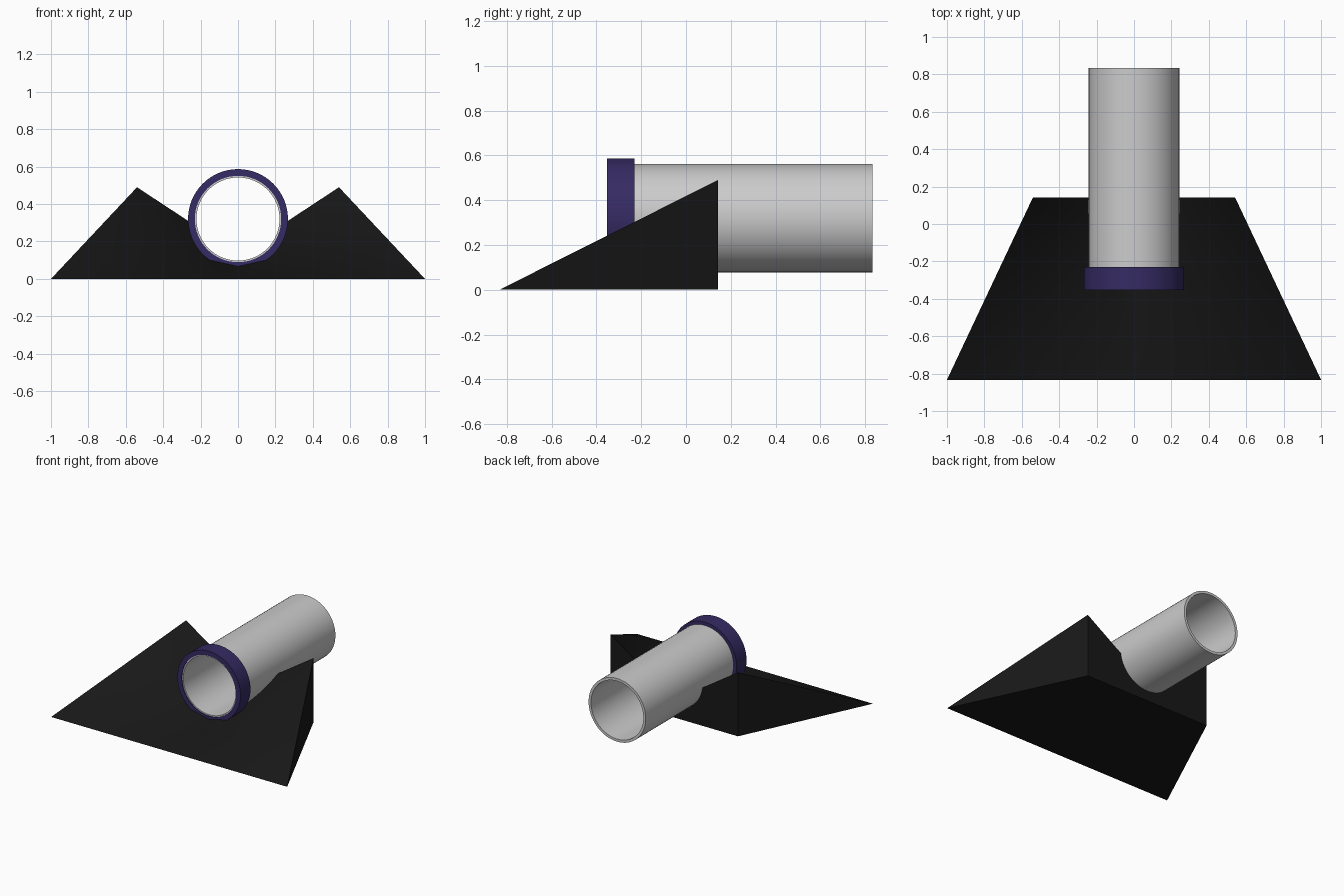
import bpy, bmesh, math

if "Cube" in bpy.data.objects:
    bpy.data.objects.remove(bpy.data.objects["Cube"])

CZ = 0.32          # height of the pipe axis
SIDES = 64
N = 12             # half-width and length divisions of the sloped top
Y0, Y1 = -0.833, 0.143


def material(name, rgb):
    m = bpy.data.materials.new(name)
    m.diffuse_color = (*rgb, 1)
    m.use_nodes = True
    m.node_tree.nodes["Principled BSDF"].inputs["Base Color"].default_value = m.diffuse_color
    return m


def make_object(name, verts, faces, mat=None):
    me = bpy.data.meshes.new(name)
    bm = bmesh.new()
    vs = [bm.verts.new(v) for v in verts]
    for f in faces:
        bm.faces.new([vs[i] for i in f])
    bmesh.ops.remove_doubles(bm, verts=bm.verts, dist=1e-5)
    bmesh.ops.recalc_face_normals(bm, faces=bm.faces)
    bm.to_mesh(me)
    bm.free()
    ob = bpy.data.objects.new(name, me)
    bpy.context.collection.objects.link(ob)
    if mat:
        me.materials.append(mat)
    return ob


def activate(ob):
    bpy.ops.object.select_all(action='DESELECT')
    bpy.context.view_layer.objects.active = ob
    ob.select_set(True)


def smooth(ob):
    activate(ob)
    bpy.ops.object.shade_smooth_by_angle(angle=math.radians(30))


def tube(name, r_in, r_out, y0, y1, mat=None):
    """Open tube along the pipe axis, spun from a rectangle."""
    profile = [(r_in, y0), (r_out, y0), (r_out, y1), (r_in, y1)]
    verts, faces = [], []
    for i in range(SIDES):
        a = 2 * math.pi * i / SIDES
        verts += [(r * math.cos(a), y, CZ + r * math.sin(a)) for r, y in profile]
        j = (i + 1) % SIDES
        for k in range(4):
            l = (k + 1) % 4
            faces.append((i * 4 + k, i * 4 + l, j * 4 + l, j * 4 + k))
    ob = make_object(name, verts, faces, mat)
    smooth(ob)
    return ob


black = material("black", (0.009, 0.009, 0.009))
purple = material("purple", (0.036, 0.024, 0.125))

# Sloped base: ruled top from a straight front edge to a V at the back
verts, faces = [], []
W = 2 * N + 1
for j in range(N + 1):
    t = j / N
    for i in range(W):
        s = (i - N) / N
        verts.append((s * (1 - 0.46 * t), Y0 + (Y1 - Y0) * t,
                      t * (0.135 + 0.355 * abs(s))))
for j in range(N):
    for i in range(W - 1):
        a, b, c, d = j * W + i, j * W + i + 1, (j + 1) * W + i + 1, (j + 1) * W + i
        # mirrored diagonals
        faces += [(a, b, c), (a, c, d)] if i >= N else [(a, b, d), (b, c, d)]
bl = len(verts)
verts += [(-0.54, Y1, 0), (0.54, Y1, 0)]
br = bl + 1
front = list(range(W))
back = [N * W + i for i in range(W)]
faces.append(front + [br, bl])                              # underside
faces.append(back + [br, bl])                               # back wall
faces.append([j * W for j in range(N + 1)] + [bl])          # left wall
faces.append([j * W + W - 1 for j in range(N + 1)] + [br])  # right wall
base = make_object("sloped_base", verts, faces, black)

# Bore that clears the pipe opening through the base
bpy.ops.mesh.primitive_cylinder_add(vertices=SIDES, radius=0.232, depth=2,
                                    location=(0, 0, CZ),
                                    rotation=(math.pi / 2, 0, 0))
bore = bpy.context.object
bore.name = "bore_cutter"
bore.hide_render = True
cut = base.modifiers.new("bore", 'BOOLEAN')
cut.operation = 'DIFFERENCE'
cut.solver = 'EXACT'
cut.object = bore
activate(base)
bpy.ops.object.modifier_apply(modifier="bore")
bpy.data.objects.remove(bore)
smooth(base)

# Open pipe and its front collar
tube("pipe", 0.222, 0.242, -0.346, 0.833)
tube("collar", 0.231, 0.267, -0.352, -0.23, purple)
